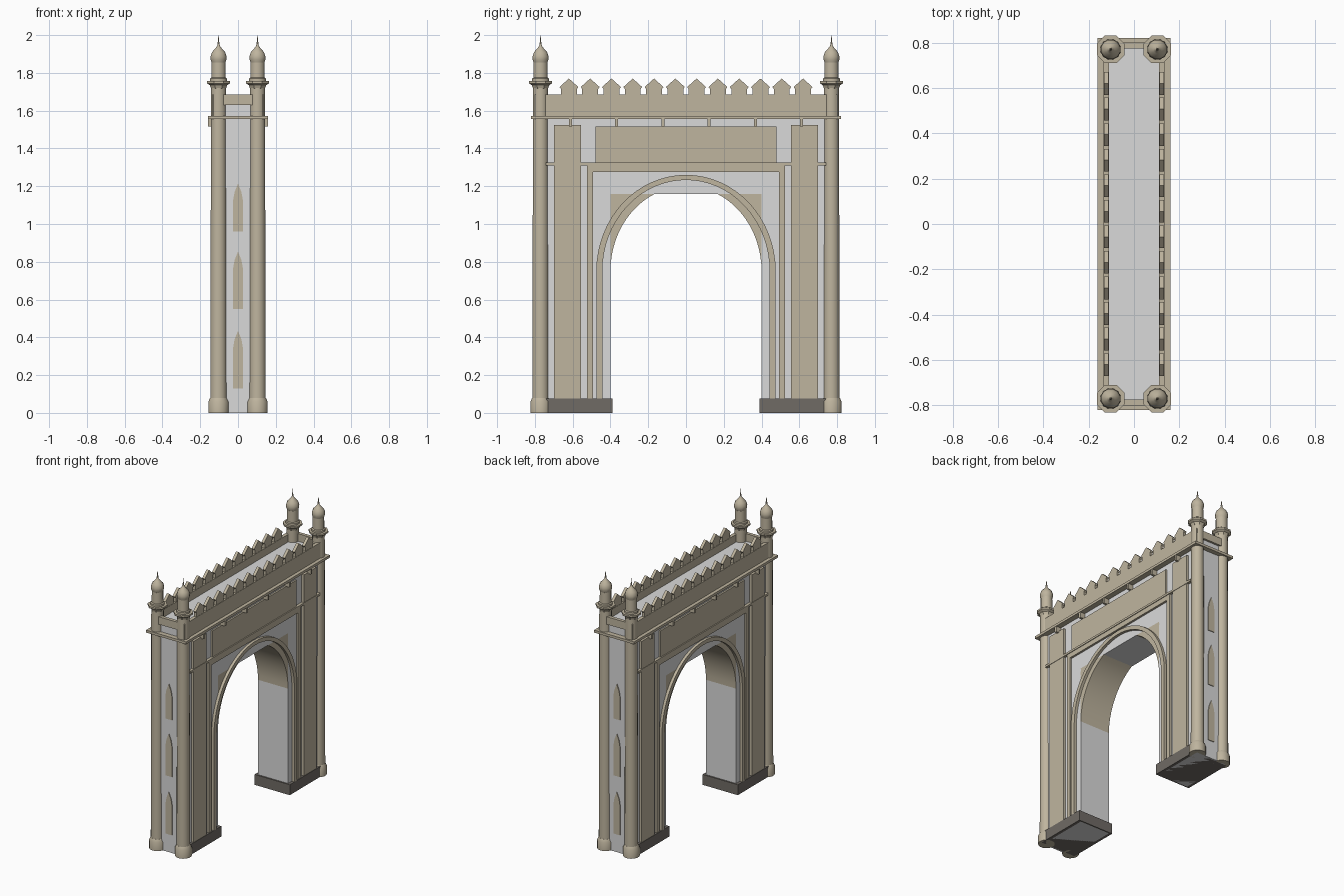
import bpy, bmesh, math

if "Cube" in bpy.data.objects:
    bpy.data.objects.remove(bpy.data.objects["Cube"])


def material(name, rgb):
    m = bpy.data.materials.new(name)
    m.diffuse_color = (*rgb, 1)
    m.use_nodes = True
    m.node_tree.nodes["Principled BSDF"].inputs["Base Color"].default_value = m.diffuse_color
    return m


STONE = material("tan_stone", (0.52, 0.46, 0.345))
WALL = material("pale_grey_wall", (0.7, 0.7, 0.7))
BASE = material("dark_plinth", (0.16, 0.145, 0.13))


def finish(bm, name, mat, smooth=False):
    bmesh.ops.recalc_face_normals(bm, faces=bm.faces)
    me = bpy.data.meshes.new(name)
    bm.to_mesh(me)
    bm.free()
    me.materials.append(mat)
    if smooth:
        for p in me.polygons:
            p.use_smooth = True
        me.set_sharp_from_angle(angle=math.radians(40))
    ob = bpy.data.objects.new(name, me)
    bpy.context.collection.objects.link(ob)
    return ob


def box(name, mat, x0, x1, y0, y1, z0, z1):
    bm = bmesh.new()
    bmesh.ops.create_cube(bm, size=1)
    for v in bm.verts:
        v.co = ((x0 + x1) / 2 + v.co.x * (x1 - x0),
                (y0 + y1) / 2 + v.co.y * (y1 - y0),
                (z0 + z1) / 2 + v.co.z * (z1 - z0))
    return finish(bm, name, mat)


def prism(name, mat, profile, to3d, a, b):
    """Extrude a 2D profile between depths a and b."""
    bm = bmesh.new()
    lo = [bm.verts.new(to3d(p, a)) for p in profile]
    hi = [bm.verts.new(to3d(p, b)) for p in profile]
    bm.faces.new(lo)
    bm.faces.new(hi)
    for i in range(len(lo)):
        j = (i + 1) % len(lo)
        bm.faces.new((lo[i], lo[j], hi[j], hi[i]))
    return finish(bm, name, mat)


def strip(name, mat, outer, inner, x0, x1):
    """Solid band between two matching (y, z) curves."""
    bm = bmesh.new()
    rings = [[bm.verts.new((x, y, z)) for x, (y, z) in
              ((x0, o), (x1, o), (x1, i), (x0, i))] for o, i in zip(outer, inner)]
    for r, s in zip(rings, rings[1:]):
        for k in range(4):
            n = (k + 1) % 4
            bm.faces.new((r[k], r[n], s[n], s[k]))
    bm.faces.new(rings[0])
    bm.faces.new(rings[-1])
    return finish(bm, name, mat, True)


def lathe(name, mat, profile, cx, cy, n, smooth=True):
    bm = bmesh.new()
    rings = []
    for r, z in profile:
        rings.append([bm.verts.new((cx + r * math.cos(2 * math.pi * (k + .5) / n),
                                    cy + r * math.sin(2 * math.pi * (k + .5) / n), z))
                      for k in range(n)])
    for a, b in zip(rings, rings[1:]):
        for k in range(n):
            j = (k + 1) % n
            bm.faces.new((a[k], a[j], b[j], b[k]))
    bm.faces.new(rings[0])
    bm.faces.new(rings[-1])
    return finish(bm, name, mat, smooth)


def ellipse(w, h, a0=0.0, a1=math.pi, n=32):
    return [(w * math.cos(a0 + (a1 - a0) * i / n),
             0.75 + h * math.sin(a0 + (a1 - a0) * i / n)) for i in range(n + 1)]


D = 0.12  # half depth of the wall

# Core: lintel, piers, plinths and the curved haunches of the opening
box("lintel_wall", WALL, -D, D, -.785, .785, 1.16, 1.63)
cut = math.asin((1.16 - .75) / .45)
for s in (-1, 1):
    y = sorted((s * .40, s * .785))
    box("pier_wall", WALL, -D, D, *y, 0, 1.16)
    y = sorted((s * .39, s * .775))
    box("plinth", BASE, -.14, .14, *y, 0, .075)
    curve = [(s * py, pz) for py, pz in ellipse(.40, .45, 0.02, cut, 14)]
    strip("arch_haunch", STONE, [(s * .402, pz) for _, pz in curve], curve, -D, D)

# Cornice slab edge and end parapets
for s in (-1, 1):
    y = sorted((s * .77, s * .82))
    box("end_cornice", STONE, -.16, .16, *y, 1.555, 1.573)
    y = sorted((s * .775, s * .80))
    box("end_parapet", STONE, -.11, .11, *y, 1.63, 1.685)

# Decoration on both broad faces
for s in (-1, 1):
    def face(name, x1, y0, y1, z0, z1, x0=D - .005):
        box(name, STONE, *sorted((s * x0, s * x1)), y0, y1, z0, z1)

    # Arch moulding with straight legs
    out = [(.475, .075)] + ellipse(.475, .51) + [(-.475, .075)]
    inn = [(.443, .075)] + ellipse(.443, .483) + [(-.443, .075)]
    strip("arch_moulding", STONE, out, inn, s * (D - .005), s * .14)

    # Rectangular frame, pilasters, string course and upper panel
    for t in (-1, 1):
        face("frame_side", .135, *sorted((t * .493, t * .523)), .075, 1.31)
        face("pilaster", .137, *sorted((t * .555, t * .70)), .075, 1.525)
    face("frame_top", .135, -.493, .493, 1.275, 1.31)
    face("string_course", .14, -.74, .74, 1.31, 1.325)
    face("upper_panel", .132, -.48, .48, 1.325, 1.515)

    # Cornice with brackets
    face("cornice", .16, -.82, .82, 1.555, 1.573)
    for i in range(6):
        yc = -.612 + i * .2448
        face("bracket", .158, yc - .008, yc + .008, 1.515, 1.555)

    # Parapet and pointed merlons
    face("parapet", .135, -.80, .80, 1.573, 1.685, .11)
    for i in range(12):
        yc = -.62 + i * .1127
        prof = [(yc - .042, 1.68), (yc + .042, 1.68), (yc + .042, 1.715), (yc + .05, 1.725),
                (yc, 1.77), (yc - .05, 1.725), (yc - .042, 1.715)]
        prism("merlon", STONE, prof, lambda p, d: (d, p[0], p[1]), s * .112, s * .133)

    # Three lancet panels on each narrow end
    for z0, z1 in ((.13, .435), (.55, .855), (.96, 1.215)):
        prof = [(-.026, z0), (.026, z0), (.026, z1 - .09), (.018, z1 - .045), (0, z1),
                (-.018, z1 - .045), (-.026, z1 - .09)]
        prism("lancet_panel", STONE, prof, lambda p, d: (p[0], d, p[1]), s * .783, s * .79)

# Corner towers
for sx in (-1, 1):
    for sy in (-1, 1):
        c = (sx * .103, sy * .77)
        lathe("tower_base", STONE, [(.055, 0), (.055, .06), (.045, .08)], *c, 16)
        lathe("tower_shaft", STONE, [(.0445, .07), (.0415, 1.31), (.041, 1.735)], *c, 16)
        lathe("tower_balcony", STONE, [(.042, 1.715), (.05, 1.735), (.066, 1.745),
                                       (.066, 1.757), (.045, 1.757)], *c, 8, False)
        lathe("turret", STONE, [(.046, 1.755), (.046, 1.77), (.039, 1.775), (.038, 1.855)], *c, 12)
        lathe("onion_dome", STONE, [(.036, 1.85), (.043, 1.87), (.044, 1.887), (.036, 1.91),
                                    (.019, 1.928), (.008, 1.942), (.004, 1.955)], *c, 12)
        lathe("finial", STONE, [(.003, 1.945), (.006, 1.958), (.003, 1.967), (.001, 2.0)], *c, 8)
